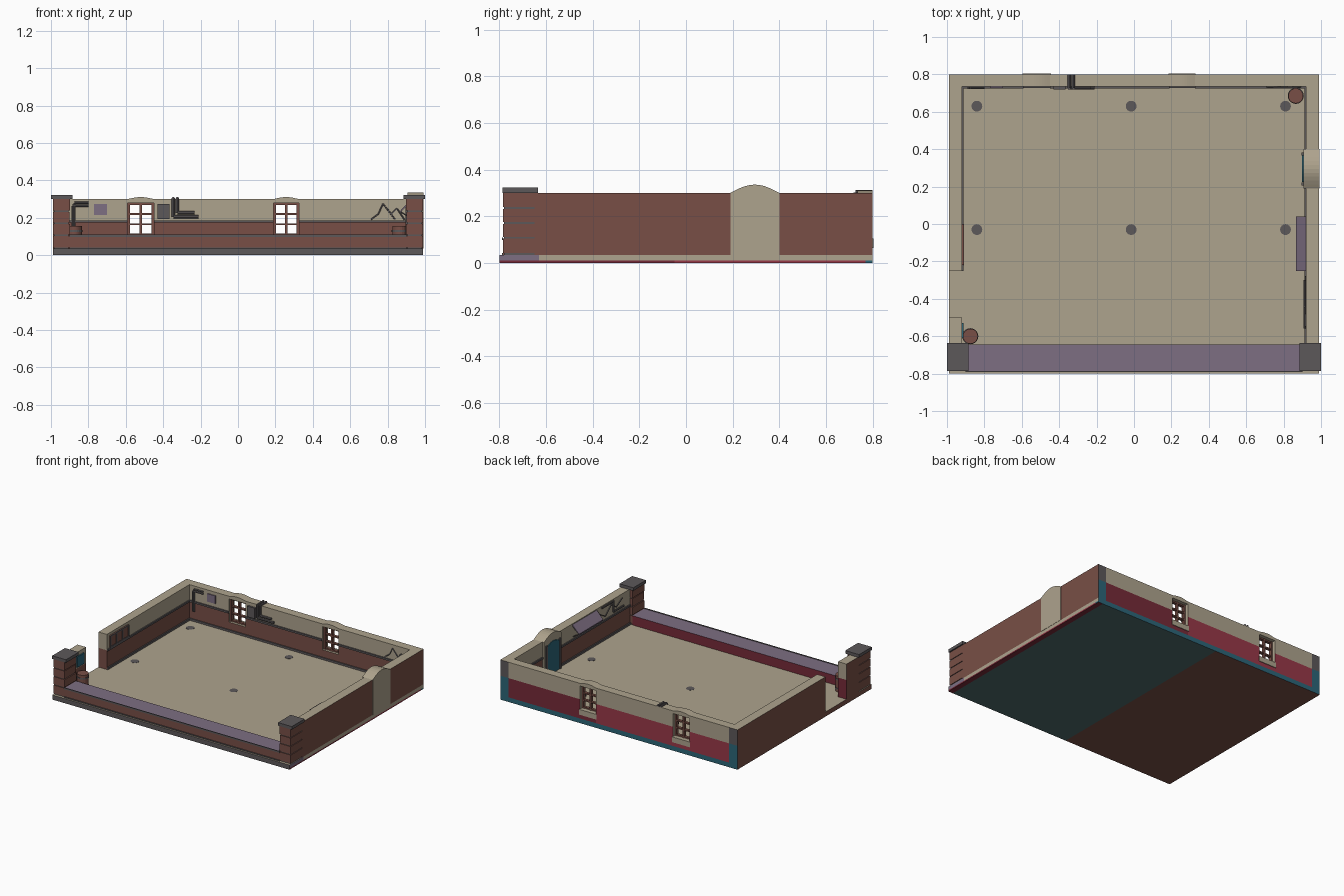
import bpy, bmesh, math
from mathutils import Vector

if "Cube" in bpy.data.objects:
    bpy.data.objects.remove(bpy.data.objects["Cube"])

COLS = {"plaster": "AEA38D", "brick": "784F46", "iron": "5C585A", "mauve": "7D6E82",
        "crimson": "762A38", "rose": "983848", "teal": "2C6678", "slate": "4D6A6C"}
NAMES = list(COLS)


def lin(h):
    v = int(h, 16) / 255
    return v / 12.92 if v <= 0.04045 else ((v + 0.055) / 1.055) ** 2.4


MATS = {}
for n, h in COLS.items():
    m = bpy.data.materials.new(n)
    m.diffuse_color = (lin(h[0:2]), lin(h[2:4]), lin(h[4:6]), 1)
    m.use_nodes = True
    m.node_tree.nodes["Principled BSDF"].inputs["Base Color"].default_value = m.diffuse_color
    MATS[n] = m


def finish(name, bm, col, cuts=()):
    """Cut along (axis, value) planes, then colour by name or by rule(centre, normal)."""
    for ax, v in cuts:
        d = Vector((0, 0, 0)); d[ax] = 1
        bmesh.ops.bisect_plane(bm, geom=bm.verts[:] + bm.edges[:] + bm.faces[:],
                               plane_co=d * v, plane_no=d)
    bmesh.ops.recalc_face_normals(bm, faces=bm.faces[:])
    me = bpy.data.meshes.new(name)
    rule = callable(col)
    if rule:
        for f in bm.faces:
            f.material_index = NAMES.index(col(f.calc_center_median(), f.normal))
    bm.to_mesh(me); bm.free()
    for n in (NAMES if rule else [col]):
        me.materials.append(MATS[n])
    ob = bpy.data.objects.new(name, me)
    bpy.context.collection.objects.link(ob)
    return ob


def box(name, x0, x1, y0, y1, z0, z1, col, cuts=()):
    bm = bmesh.new()
    bmesh.ops.create_cube(bm, size=1)
    for v in bm.verts:
        v.co = Vector(((x0, x1)[v.co.x > 0], (y0, y1)[v.co.y > 0], (z0, z1)[v.co.z > 0]))
    return finish(name, bm, col, cuts)


def prism(name, pts, axis, a, b, col):
    """Profile of (u, z) pairs extruded along x (0) or y (1) from a to b."""
    bm = bmesh.new()
    mk = lambda t: [bm.verts.new((t, u, z) if axis == 0 else (u, t, z)) for u, z in pts]
    A, B = mk(a), mk(b)
    bm.faces.new(A); bm.faces.new(B[::-1])
    for i in range(len(pts)):
        j = (i + 1) % len(pts)
        bm.faces.new((A[i], B[i], B[j], A[j]))
    return finish(name, bm, col)


def rod(name, p, q, r, col, seg=8):
    p, q = Vector(p), Vector(q)
    bm = bmesh.new()
    bmesh.ops.create_cone(bm, cap_ends=True, segments=seg, radius1=r, radius2=r, depth=(q - p).length)
    rot = Vector((0, 0, 1)).rotation_difference(q - p).to_matrix()
    for v in bm.verts:
        v.co = rot @ v.co + (p + q) / 2
    return finish(name, bm, col)


def path(name, pts, r, col, seg=8):
    for p, q in zip(pts, pts[1:]):
        rod(name, p, q, r, col, seg)


def arch(u0, u1, z0, z1, rise, n=10):
    return [(u0, z0), (u1, z0)] + [(u1 + (u0 - u1) * i / n, z1 + rise * math.sin(math.pi * i / n))
                                   for i in range(n + 1)]


FL, TOP, DADO = 0.035, 0.30, 0.18

# floor slab
def slab_rule(c, n):
    if n.z > .5: return "plaster"
    if n.z < -.5:
        return "crimson" if c.x > .95 else ("slate" if c.x > -.06 else "brick")
    if n.y < -.5: return "iron"
    if n.y > .5: return "teal"
    if n.x < -.5: return "brick"
    if c.z < .01: return "crimson" if c.y < -.05 else ("rose" if c.y < .77 else "teal")
    return "mauve" if c.y < -.63 else "plaster"

box("floor_slab", -.99, .99, -.8, .8, 0, FL, slab_rule,
    [(0, .95), (0, -.06), (1, -.63), (1, -.05), (1, .77), (2, .01)])

# side walls
def side_rule(c, n):
    if n.z > .5: return "plaster"
    if abs(n.x) > .5 and n.x * c.x > 0: return "brick"
    if n.y > .5:
        return ("iron" if c.z > DADO else "teal") if c.y > .7 else ("plaster" if c.z > DADO else "crimson")
    return "plaster" if c.z > DADO else "brick"

box("left_wall", -.99, -.92, -.25, .8, FL, TOP, side_rule, [(2, DADO)])
box("left_wall_stub", -.99, -.92, -.65, -.5, FL, TOP, side_rule, [(2, DADO)])
box("right_wall", .92, .99, -.65, .8, FL, TOP, side_rule, [(2, DADO)])

# back wall in pieces around the two windows
def back_rule(c, n):
    if abs(n.y) < .5 or c.z > DADO: return "plaster"
    if n.y < 0: return "brick"
    return "crimson" if c.x > .25 else "rose"

WINS = [(-.59, -.45), (.19, .325)]
SPANS = [(-.92, -.59), (-.45, .19), (.325, .92)]
for a, b in SPANS:
    box("back_wall", a, b, .735, .8, FL, TOP, back_rule, [(2, DADO)])
    box("back_dado_rail", a, b, .725, .735, .174, .187, "iron")
for a, b in WINS:
    box("window_apron", a, b, .735, .8, FL, .105,
        lambda c, n: "brick" if n.y < -.5 else ("crimson" if c.x > .25 and c.z < .06 and n.y > .5 else
                                              "rose" if c.z < .06 and n.y > .5 else "plaster"), [(2, .065)])
    box("window_sill", a - .005, b + .005, .8, .805, .065, .105, "plaster")
    prism("window_arch", arch(a, b, .28, TOP, .011), 1, .735, .8, "plaster")
    w = b - a
    for i in range(3):
        x = a + .006 + (w - .012) * i / 2
        box("window_mullion", x - .006, x + .006, .75, .775, .105, .28, "brick")
    for i in range(4):
        z = .111 + .163 * i / 3
        box("window_bar", a, b, .752, .773, z - .005, z + .005, "brick")
box("back_baseboard", -.92, .92, .727, .735, FL, .05, "iron")

# side rails and baseboards
for x0, x1, y0, y1 in [(-.92, -.911, -.25, .735), (.911, .92, -.65, .19), (.911, .92, .4, .735)]:
    box("side_dado_rail", x0, x1, y0, y1, .174, .187, "iron")
    box("side_baseboard", x0, x1, y0, y1, FL, .05, "iron")

# low front wall
def low_rule(c, n):
    if n.z > .5: return "mauve"
    return "crimson" if n.y > .5 else "brick"

box("front_low_wall", -.9, .9, -.785, -.645, FL, .105, low_rule)
box("front_lower_band", -.9, .9, -.79, -.785, FL, .042, "iron")
box("front_upper_band", -.9, .9, -.79, -.785, .098, .11, "iron")

# corner piers with block courses and caps
for s in (-1, 1):
    def bx(name, a, b, *r):
        box(name, min(s * a, s * b), max(s * a, s * b), *r)
    bx("pier_core", .905, .985, -.78, -.65, FL, TOP, "iron")
    for i, (z0, z1) in enumerate([(.042, .104), (.111, .168), (.175, .232), (.239, .30)]):
        bx("pier_block", .9 - .003 * (i % 2), .99, -.785, -.645, z0, z1, "brick")
    bx("pier_cap", .885, 1.0, -.787, -.635, .30, .323, "iron")

# arched door in the right wall
prism("door_surround", arch(.19, .4, FL, TOP, .036), 0, .905, .992, "plaster")
prism("door_leaf", arch(.225, .365, FL, .255, .02), 0, .899, .906, "teal")
for y in (.215, .375):
    box("door_jamb", .896, .906, y - .008, y + .008, FL, .265, "iron")

# sloping awning on the right wall
prism("awning", [(.92, .293), (.866, .236), (.866, .228), (.92, .28)], 1, -.25, .04, "mauve")
for i in range(5):
    y = -.24 + .0675 * i
    rod("awning_bracket", (.92, y, .20), (.87, y, .232), .004, "iron", 6)

# pipes and cracks along the right wall
path("right_pipe", [(.912, -.56, .21), (.912, -.44, .21), (.912, -.44, .29), (.912, -.3, .29)], .007, "iron")
path("right_crack", [(.917, -.55, .27), (.917, -.48, .23), (.917, -.42, .27), (.917, -.35, .21), (.917, -.28, .25)],
     .004, "iron", 5)

# back wall fittings
box("purple_poster", -.77, -.70, .728, .735, .215, .275, "mauve")
box("vent_box", -.43, -.365, .72, .735, .195, .275, "iron")
for d in (0, .022):
    x = -.346 + d
    path("riser_pipe", [(x, .8, .303), (x, .727, .303), (x, .727, .205 + d), (-.21 - d, .727, .205 + d)], .009, "iron")
    path("corner_pipe", [(-.8, .727, .264 + .016 * d / .022), (-.885 + d / 2, .727, .264 + .016 * d / .022),
                         (-.885 + d / 2, .727, .11)], .006, "iron")
for pts in ([(.71, .19), (.75, .22), (.775, .275), (.81, .23), (.84, .19)],
            [(.8, .245), (.82, .22), (.85, .25), (.89, .19)]):
    path("wall_crack", [(x, .734, z) for x, z in pts], .004, "iron", 5)

# left wall boards and sign
box("notice_board", -.92, -.912, -.22, 0, .19, .28, "brick")
for y in (-.215, -.145, -.075, -.005):
    box("notice_board_bar", -.912, -.908, y - .006, y + .006, .19, .28, "iron")
for z in (.194, .276):
    box("notice_board_rail", -.912, -.908, -.22, 0, z - .005, z + .005, "iron")
box("teal_sign", -.92, -.911, -.61, -.53, .19, .27, "teal")

# barrels
for x, y in [(.865, .685), (-.875, -.6)]:
    rod("barrel", (x, y, FL), (x, y, .155), .04, "brick", 20)
    for z in (.06, .13):
        rod("barrel_hoop", (x, y, z - .005), (x, y, z + .005), .043, "iron", 20)

# floor studs
for x in (-.84, -.015, .81):
    for y in (.63, -.03):
        rod("floor_stud", (x, y, FL - .01), (x, y, FL + .001), .029, "iron", 16)
